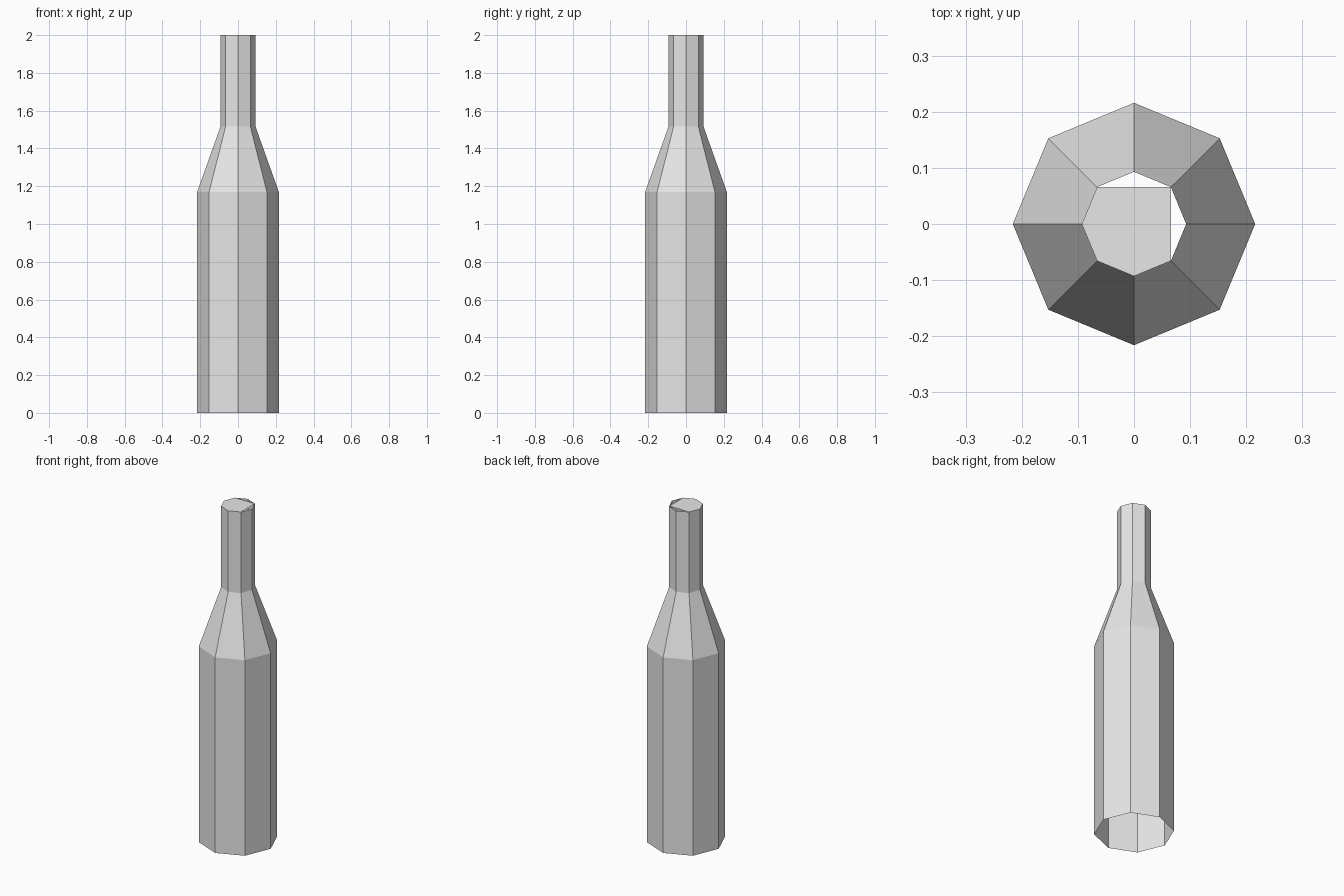
import bpy
import bmesh
from math import cos, sin, pi

cube = bpy.data.objects.get("Cube")
if cube:
    bpy.data.objects.remove(cube, do_unlink=True)

SIDES = 8
# Bottle profile from base to mouth: (radius, height)
PROFILE = [(0.216, 0), (0.216, 1.17), (0.093, 1.515), (0.093, 2)]

grey = bpy.data.materials.new("light grey")
grey.use_nodes = True
colour = (0.8, 0.8, 0.8, 1)
grey.diffuse_color = colour
grey.node_tree.nodes["Principled BSDF"].inputs["Base Color"].default_value = colour


def add_object(name, bm):
    mesh = bpy.data.meshes.new(name)
    bm.to_mesh(mesh)
    bm.free()
    mesh.materials.append(grey)
    obj = bpy.data.objects.new(name, mesh)
    bpy.context.collection.objects.link(obj)
    return obj


def ring(bm, radius, height):
    angles = [2 * pi * i / SIDES for i in range(SIDES)]
    return [bm.verts.new((radius * cos(a), radius * sin(a), height)) for a in angles]


# Open-bottomed shell: body, shoulder and neck, with a partial cap on the mouth
bm = bmesh.new()
rings = [ring(bm, r, z) for r, z in PROFILE]
for low, high in zip(rings, rings[1:]):
    for i in range(SIDES):
        j = (i + 1) % SIDES
        bm.faces.new((low[i], low[j], high[j], high[i]))

# The cap skips the right and back corners, leaving two small gaps
bm.faces.new([v for i, v in enumerate(rings[-1]) if i not in (0, 2)])
add_object("bottle", bm)
